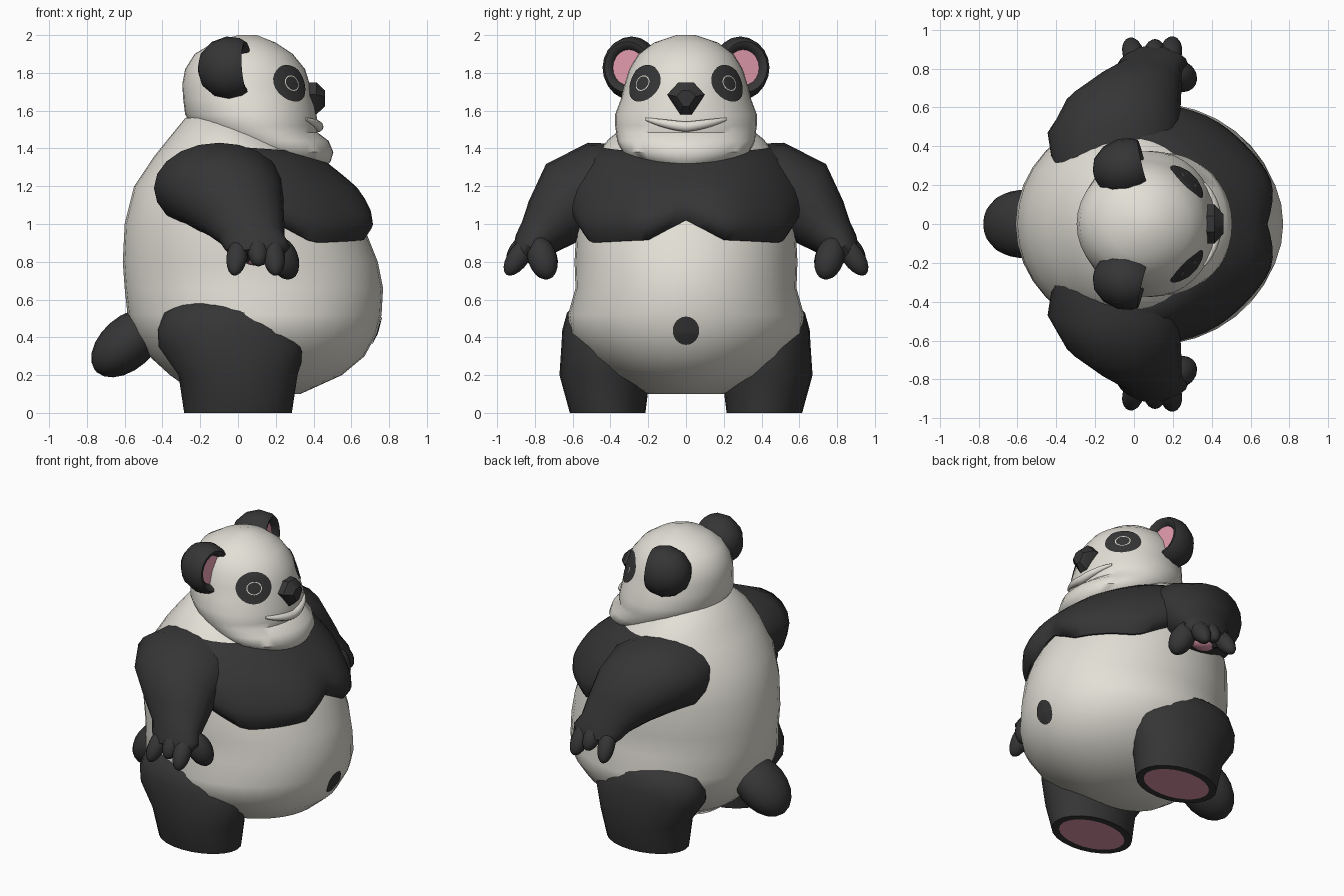
import bpy, bmesh, math
from math import sin, cos, pi, radians
from mathutils import Vector as V
from mathutils.bvhtree import BVHTree

if "Cube" in bpy.data.objects:
    bpy.data.objects.remove(bpy.data.objects["Cube"])


def material(name, rgb):
    m = bpy.data.materials.new(name)
    m.diffuse_color = (*rgb, 1)
    m.use_nodes = True
    m.node_tree.nodes["Principled BSDF"].inputs["Base Color"].default_value = m.diffuse_color
    return m


BLACK = material("charcoal fur", (0.036, 0.036, 0.037))
WHITE = material("cream fur", (0.76, 0.74, 0.67))
PINK = material("pink skin", (0.72, 0.31, 0.40))


def make(name, verts, faces, mats, sharp=50):
    me = bpy.data.meshes.new(name)
    me.from_pydata([tuple(v) for v in verts], [], faces)
    for m in mats:
        me.materials.append(m)
    bm = bmesh.new()
    bm.from_mesh(me)
    bmesh.ops.recalc_face_normals(bm, faces=bm.faces)
    bm.to_mesh(me)
    bm.free()
    me.shade_smooth()
    me.set_sharp_from_angle(angle=radians(sharp))
    ob = bpy.data.objects.new(name, me)
    bpy.context.collection.objects.link(ob)
    return ob


def loft(name, rings, mat, end_mat=None, sharp=50):
    """Skin closed rings of points; the last cap may have its own colour."""
    n = len(rings[0])
    verts = [p for r in rings for p in r]
    faces = [(i*n + j, i*n + (j+1) % n, (i+1)*n + (j+1) % n, (i+1)*n + j)
             for i in range(len(rings)-1) for j in range(n)]
    faces += [tuple(range(n)), tuple(range(len(verts)-n, len(verts)))]
    ob = make(name, verts, faces, [mat, end_mat or mat], sharp)
    if end_mat:
        ob.data.polygons[len(faces)-1].material_index = 1
    return ob


def ring(c, u, w, n=20):
    c, u, w = V(c), V(u), V(w)
    return [c + u*cos(2*pi*k/n) + w*sin(2*pi*k/n) for k in range(n)]


def ball(name, c, axis, length, r1, r2, mat):
    """Ellipsoid with its long axis along 'axis'."""
    axis = V(axis).normalized()
    u = axis.orthogonal() if abs(axis.y) > 0.99 else V((0, 1, 0)).cross(axis).normalized()
    w = axis.cross(u)
    rings = []
    for i in range(11):
        t = pi*(0.02 + 0.96*i/10)
        rings.append(ring(V(c) - axis*length*cos(t), u*r1*sin(t), w*r2*sin(t), 16))
    return loft(name, rings, mat)


def section(table, z, a):
    """Point on a stacked-oval body at height z and angle a from the front (+x)."""
    z = min(max(z, table[0][0]), table[-1][0])
    for p, q in zip(table, table[1:]):
        if z <= q[0]:
            f = (z - p[0]) / (q[0] - p[0])
            xb, xf, hy = (p[k] + (q[k]-p[k])*f for k in (1, 2, 3))
            return V(((xb+xf)/2 + (xf-xb)/2*cos(a), hy*sin(a), z))


def stack(name, table, mat, n=36):
    return loft(name, [[section(table, r[0], 2*pi*k/n) for k in range(n)] for r in table], mat)


def patch(name, target, c, nrm, ru, rv, mat, inner=0.0, lift=0.006):
    """Thin painted plate projected onto a target surface."""
    bm = bmesh.new()
    bm.from_mesh(target.data)
    tree = BVHTree.FromBMesh(bm)
    bm.free()
    nrm = V(nrm).normalized()
    u = V((0, 0, 1)).cross(nrm).normalized()
    w = nrm.cross(u)
    n, m, verts = 24, 5, []
    for i in range(m):
        f = max(inner, 0.02) + (1 - max(inner, 0.02))*i/(m-1)
        for p in ring(c, u*ru*f, w*rv*f, n):
            hit = tree.ray_cast(p + nrm*0.4, -nrm)[0] or p
            verts.append(hit + nrm*lift)
    faces = [(i*n+j, i*n+(j+1) % n, (i+1)*n+(j+1) % n, (i+1)*n+j)
             for i in range(m-1) for j in range(n)]
    if not inner:
        faces.append(tuple(range(n)))
    ob = make(name, verts, faces, [mat])
    if ob.data.polygons[0].normal.dot(nrm) < 0:
        ob.data.flip_normals()
    return ob


# torso: height, back x, front x, half width
TORSO = [(0.10, -0.22, 0.33, 0.20), (0.20, -0.36, 0.55, 0.40), (0.30, -0.47, 0.67, 0.52),
         (0.42, -0.55, 0.735, 0.61), (0.52, -0.585, 0.76, 0.625), (0.66, -0.60, 0.768, 0.585),
         (0.80, -0.61, 0.74, 0.59), (1.00, -0.60, 0.66, 0.58), (1.20, -0.55, 0.55, 0.55),
         (1.35, -0.45, 0.42, 0.49), (1.45, -0.37, 0.27, 0.41), (1.56, -0.28, 0.12, 0.27),
         (1.60, -0.20, 0.05, 0.15)]
torso = stack("torso", TORSO, WHITE)
patch("belly_button", torso, (0.75, 0, 0.435), (1, 0, 0), 0.07, 0.075, BLACK)

# head
HEAD = [(1.29, 0.12, 0.45, 0.12), (1.33, 0.0, 0.49, 0.26), (1.38, -0.05, 0.505, 0.335),
        (1.44, -0.15, 0.48, 0.365), (1.485, -0.20, 0.42, 0.37), (1.52, -0.24, 0.425, 0.375),
        (1.58, -0.28, 0.415, 0.375), (1.66, -0.29, 0.40, 0.345), (1.74, -0.295, 0.38, 0.325),
        (1.82, -0.28, 0.355, 0.30), (1.90, -0.23, 0.29, 0.25), (1.96, -0.13, 0.20, 0.17),
        (2.0, 0.0, 0.10, 0.05)]
head = stack("head", HEAD, WHITE)

# upper lip fold above the mouth
lip = []
for k in range(15):
    s = k/7 - 1
    a = s*0.6
    c = section(HEAD, 1.515 + 0.04*abs(s)**1.3, a)
    r = 0.008 + 0.02*(1 - s*s)
    lip.append(ring(c, V((cos(a), sin(a), 0))*r, V((0, 0, r)), 10))
loft("upper_lip", lip, WHITE)

# nose
NOSE = [(-.1, .02), (-.04, .085), (.04, .085), (.1, .02), (.03, -.085), (-.03, -.085)]
loft("nose", [[V((x, y*s, 1.665 + z*s)) for y, z in NOSE]
              for x, s in ((0.32, 1), (0.415, 1), (0.46, 0.5))], BLACK, sharp=40)

# chest yoke: black shell bulging over the upper torso
ZB = [(0, 1.02), (20, 0.915), (58, 0.90), (80, 1.04), (110, 1.08)]
verts, faces, na, nt = [], [], 45, 9
for j in range(na):
    deg = -110 + 220*j/(na-1)
    a, d = radians(deg), abs(deg)
    for p, q in zip(ZB, ZB[1:]):
        if p[0] <= d <= q[0]:
            zb = p[1] + (q[1]-p[1])*(d-p[0])/(q[0]-p[0])
    zt = 1.37 + 0.04*min(d/90, 1)
    out = V((cos(a), sin(a), 0))
    breast = 0.06 + 0.03*math.exp(-((d-18)/16)**2)
    verts.append(section(TORSO, zb, a) - out*0.03)
    for i in range(nt):
        t = i/(nt-1)
        off = 0.012 + breast*sin(pi*t**0.65)
        verts.append(section(TORSO, zb + (zt-zb)*t, a) + out*off)
    verts.append(section(TORSO, zt, a) - out*0.03)
nr = nt + 2
faces = [(j*nr+i, (j+1)*nr+i, (j+1)*nr+i+1, j*nr+i+1) for j in range(na-1) for i in range(nr-1)]
make("chest_yoke", verts, faces, [BLACK])

# tail
ball("tail", (-0.585, 0, 0.37), (0.75, 0, 0.66), 0.225, 0.14, 0.175, BLACK)

ARM = [(-0.10, 0.25, 1.20, 0.31, 0.22), (-0.10, 0.47, 1.19, 0.345, 0.245),
       (-0.06, 0.60, 1.13, 0.30, 0.235), (0.02, 0.71, 1.01, 0.225, 0.165),
       (0.07, 0.78, 0.93, 0.175, 0.12), (0.10, 0.83, 0.88, 0.175, 0.095),
       (0.10, 0.87, 0.83, 0.13, 0.06)]
LEG = [(0.60, -0.06, 0.42, 0.22, 0.13), (0.53, -0.07, 0.43, 0.32, 0.20),
       (0.44, -0.05, 0.43, 0.375, 0.225), (0.35, -0.03, 0.425, 0.39, 0.235),
       (0.20, 0.0, 0.43, 0.315, 0.24), (0.0, 0.0, 0.415, 0.285, 0.20),
       (0.0, 0.0, 0.415, 0.235, 0.155)]
FINGERS = [((0.01, 0.82, 0.92), (-0.02, 0.94, 0.74), 0.055), ((0.10, 0.83, 0.93), (0.11, 0.93, 0.79), 0.055),
           ((0.18, 0.82, 0.92), (0.20, 0.945, 0.74), 0.058), ((0.20, 0.79, 0.92), (0.28, 0.73, 0.72), 0.078)]
EAR = [(-0.16, 0.03), (-0.14, 0.09), (-0.08, 0.145), (0.0, 0.168), (0.07, 0.155),
       (0.10, 0.135), (0.095, 0.115), (0.06, 0.095)]

for s, side in ((1, "left"), (-1, "right")):
    # arm, swept from shoulder to wrist
    pts = [V((p[0], s*p[1], p[2])) for p in ARM]
    rings = []
    for i, p in enumerate(ARM):
        d = pts[min(i+1, len(pts)-1)] - pts[max(i-1, 0)]
        d.x = 0
        rings.append(ring(pts[i], (p[3], 0, 0), V((1, 0, 0)).cross(d.normalized())*p[4]))
    loft(side + "_arm", rings, BLACK)
    # fingers and palm pad
    for k, (a, b, r) in enumerate(FINGERS):
        a, b = V((a[0], s*a[1], a[2])), V((b[0], s*b[1], b[2]))
        ball(f"{side}_finger_{k+1}", (a+b)/2, b-a, (b-a).length/2 + 0.01, r, r, BLACK)
    ball(side + "_palm_pad", (0.1, s*0.79, 0.815), (1, 0, 0), 0.08, 0.035, 0.06, PINK)
    # leg with pink sole
    loft(side + "_leg", [ring((x, s*y, z), (rx, 0, 0), (0, ry, 0), 24) for z, x, y, rx, ry in LEG],
         BLACK, PINK)
    # ear cup with pink inside
    n = V((0.95, s*0.22, 0.06)).normalized()
    u = V((0, 0, 1)).cross(n).normalized()
    w = n.cross(u)
    c = V((-0.05, s*0.29, 1.825))
    loft(side + "_ear", [ring(c + n*t, u*r*0.9, w*r) for t, r in EAR], BLACK, PINK)
    # eye patch and eye ring
    e, en = (0.28, s*0.225, 1.745), (0.72, s*0.68, 0.08)
    patch(side + "_eye_patch", head, e, en, 0.115, 0.10, BLACK)
    patch(side + "_eye_ring", head, e, en, 0.05, 0.042, WHITE, inner=0.88, lift=0.009)
